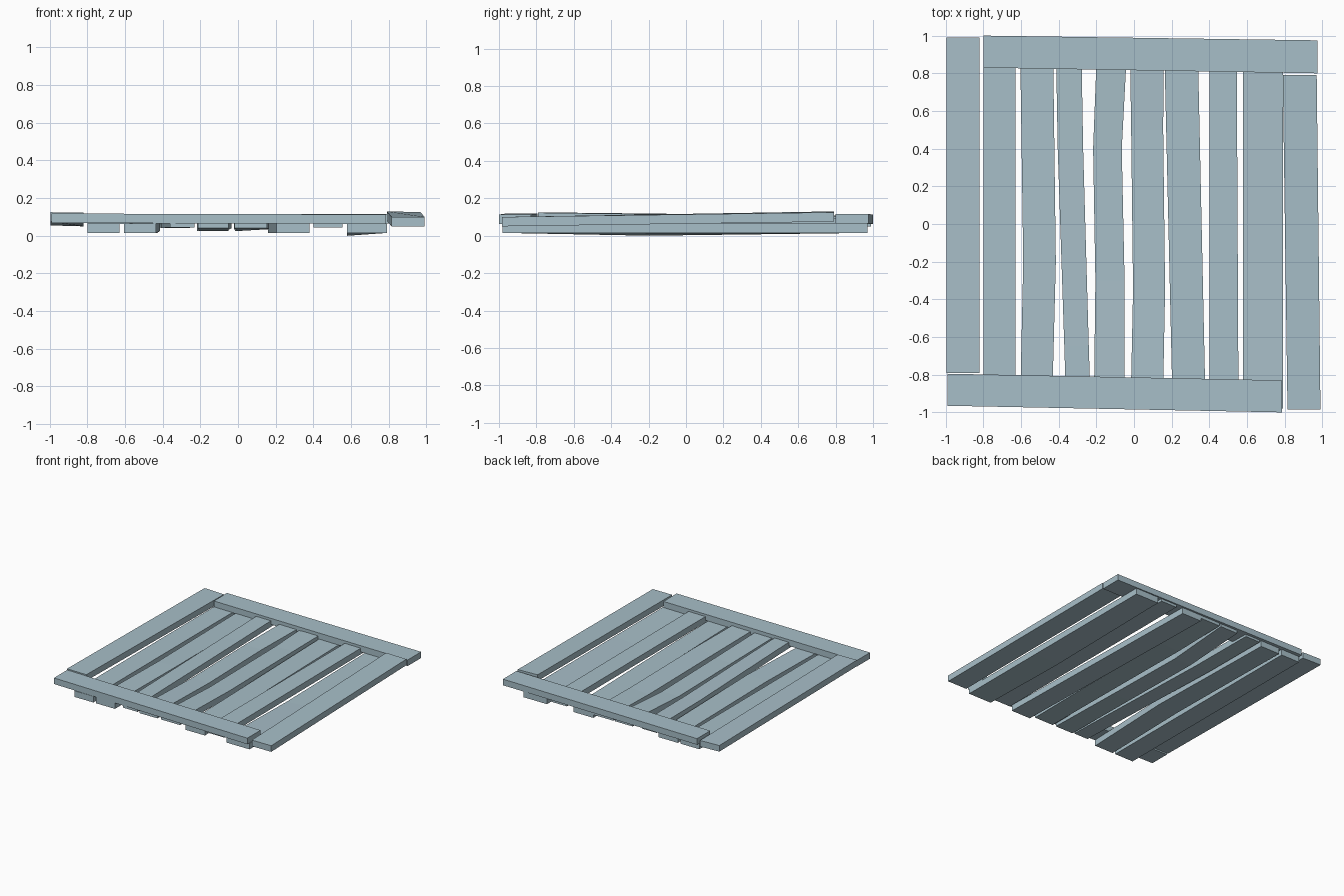
import bpy
import bmesh

THICK = 0.05
wood = bpy.data.materials.new("blue_grey_wood")
wood.diffuse_color = (0.39, 0.52, 0.58, 1)


def plank(name, stations, along="y"):
    """Loft a board through stations (position, side a, side b, bottom z at a, bottom z at b)."""
    bm = bmesh.new()
    rings = []
    for p, a, b, za, zb in stations:
        ring = [(a, za), (b, zb), (b, zb + THICK), (a, za + THICK)]
        rings.append([bm.verts.new((s, p, z) if along == "y" else (p, s, z)) for s, z in ring])
    for r, q in zip(rings, rings[1:]):
        for i in range(4):
            j = (i + 1) % 4
            bm.faces.new((r[i], r[j], q[j], q[i]))
    bm.faces.new(rings[0])
    bm.faces.new(rings[-1])
    bmesh.ops.recalc_face_normals(bm, faces=bm.faces)
    me = bpy.data.meshes.new(name)
    bm.to_mesh(me)
    bm.free()
    me.materials.append(wood)
    bpy.context.collection.objects.link(bpy.data.objects.new(name, me))


# Lower slats, left to right, slightly warped
E = 0.97
plank("slat_1", [(-E, -0.80, -0.63, 0.015, 0.015), (E, -0.80, -0.63, 0.015, 0.015)])
plank("slat_2", [(-E, -0.605, -0.435, 0.015, 0.015), (-0.2, -0.588, -0.415, 0.015, 0.025),
                 (E, -0.605, -0.43, 0.015, 0.015)])
plank("slat_3", [(-E, -0.36, -0.23, 0.045, 0.045), (-0.65, -0.37, -0.24, 0.045, 0.045),
                 (0.4, -0.405, -0.27, 0.04, 0.04), (E, -0.415, -0.28, 0.045, 0.045)])
plank("slat_4", [(-E, -0.213, -0.05, 0.04, 0.04), (-0.3, -0.205, -0.05, 0.025, 0.025),
                 (0.4, -0.217, -0.065, 0.025, 0.025), (E, -0.195, -0.035, 0.04, 0.04)])
plank("slat_5", [(-E, -0.018, 0.153, 0.04, 0.04), (-0.35, -0.005, 0.165, 0.025, 0.035),
                 (0.5, -0.015, 0.155, 0.025, 0.035), (E, -0.022, 0.157, 0.04, 0.04)])
plank("slat_6", [(-E, 0.205, 0.38, 0.015, 0.015), (E, 0.16, 0.338, 0.015, 0.015)])
plank("slat_7", [(-E, 0.40, 0.555, 0.045, 0.045), (E, 0.40, 0.545, 0.045, 0.045)])
plank("slat_8", [(-E - 0.01, 0.58, 0.79, 0.015, 0.015), (-0.2, 0.58, 0.79, 0.0, 0.015),
                 (E, 0.58, 0.79, 0.015, 0.015)])

# Upper frame boards in a pinwheel layout
plank("left_frame_board", [(-0.79, -0.995, -0.82, 0.075, 0.073), (0.99, -0.995, -0.82, 0.055, 0.05)])
plank("right_frame_board", [(-0.985, 0.815, 0.99, 0.05, 0.05), (0.79, 0.79, 0.97, 0.08, 0.075)])
plank("front_frame_board", [(-0.99, -0.965, -0.795, 0.068, 0.068), (0.785, -1.0, -0.83, 0.063, 0.063)], "x")
plank("back_frame_board", [(-0.80, 0.83, 1.0, 0.063, 0.063), (0.975, 0.80, 0.975, 0.066, 0.066)], "x")
